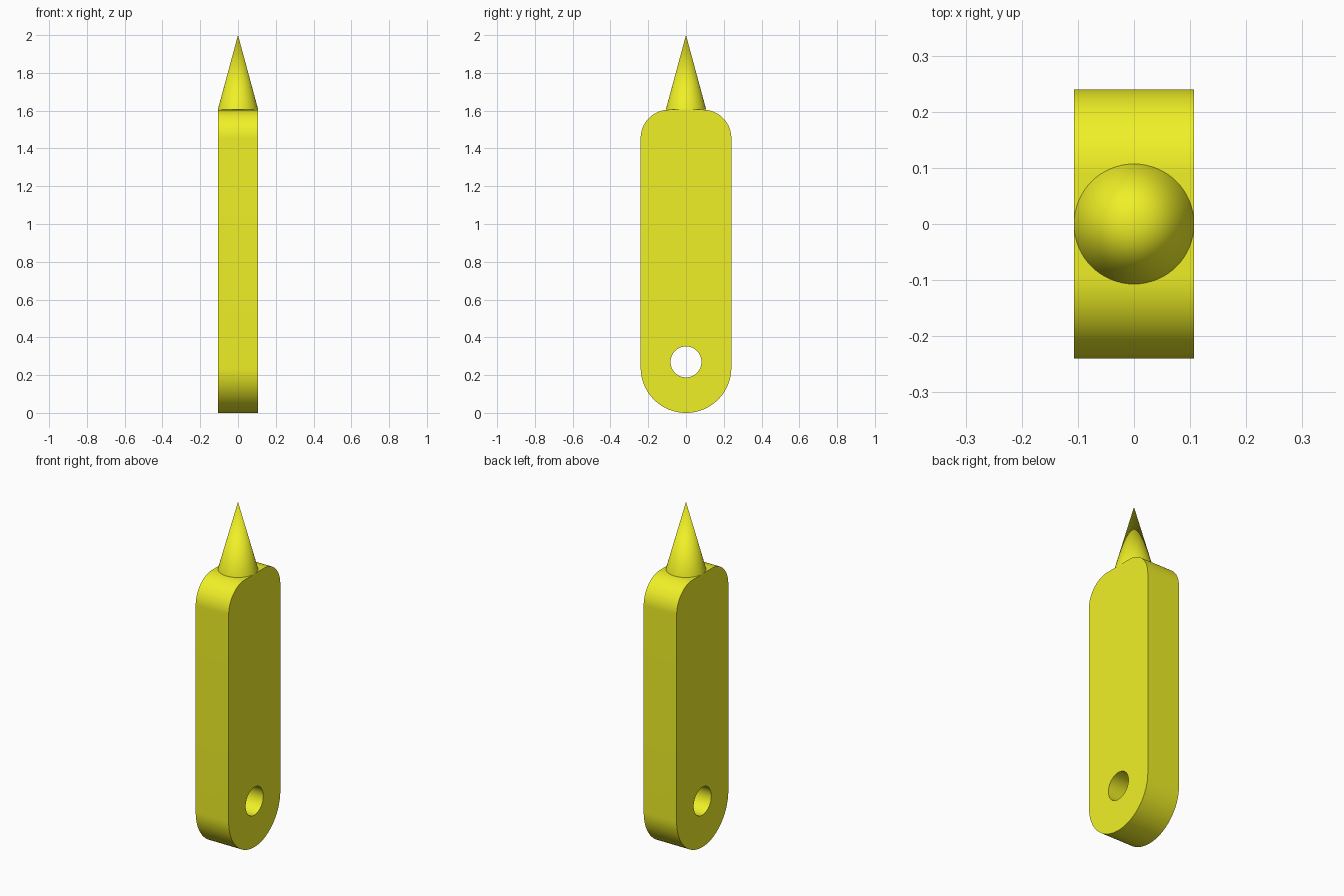
import bpy, bmesh
from math import sin, cos, pi, radians

if "Cube" in bpy.data.objects:
    bpy.data.objects.remove(bpy.data.objects["Cube"])

YELLOW = bpy.data.materials.new("yellow")
YELLOW.diffuse_color = (0.87, 0.87, 0.02, 1)
YELLOW.use_nodes = True
YELLOW.node_tree.nodes["Principled BSDF"].inputs["Base Color"].default_value = YELLOW.diffuse_color
HALF_T, HALF_W, TOP = 0.107, 0.24, 1.605
CORNER = 0.15


def arc(cy, cz, r, a0, a1, n):
    return [(cy + r * cos(a0 + (a1 - a0) * i / n), cz + r * sin(a0 + (a1 - a0) * i / n))
            for i in range(n + 1)]


def finish(obj):
    obj.data.materials.append(YELLOW)
    bpy.ops.object.select_all(action='DESELECT')
    obj.select_set(True)
    bpy.context.view_layer.objects.active = obj
    bpy.ops.object.shade_smooth_by_angle(angle=radians(30))


# Flat body: rounded outline with a through hole, extruded along x
outline = (arc(0, HALF_W, HALF_W, pi, 2 * pi, 48)
           + arc(HALF_W - CORNER, TOP - CORNER, CORNER, 0, pi / 2, 20)
           + arc(CORNER - HALF_W, TOP - CORNER, CORNER, pi / 2, pi, 20))
hole = arc(0, 0.27, 0.082, 0, 2 * pi, 48)[:-1]

bm = bmesh.new()
for loop in (outline, hole):
    vs = [bm.verts.new((-HALF_T, y, z)) for y, z in loop]
    for a, b in zip(vs, vs[1:] + vs[:1]):
        bm.edges.new((a, b))
bmesh.ops.triangle_fill(bm, edges=bm.edges[:], use_beauty=True, normal=(-1, 0, 0))
side = bmesh.ops.extrude_face_region(bm, geom=bm.faces[:], use_keep_orig=True)
bmesh.ops.translate(bm, vec=(2 * HALF_T, 0, 0),
                    verts=[g for g in side["geom"] if isinstance(g, bmesh.types.BMVert)])
bmesh.ops.recalc_face_normals(bm, faces=bm.faces[:])
mesh = bpy.data.meshes.new("body")
bm.to_mesh(mesh)
bm.free()
body = bpy.data.objects.new("body", mesh)
bpy.context.collection.objects.link(body)
finish(body)

# Pointed tip
bpy.ops.mesh.primitive_cone_add(vertices=64, radius1=HALF_T, radius2=0, depth=2 - TOP,
                                location=(0, 0, (2 + TOP) / 2))
tip = bpy.context.object
tip.name = "pointed_tip"
finish(tip)
